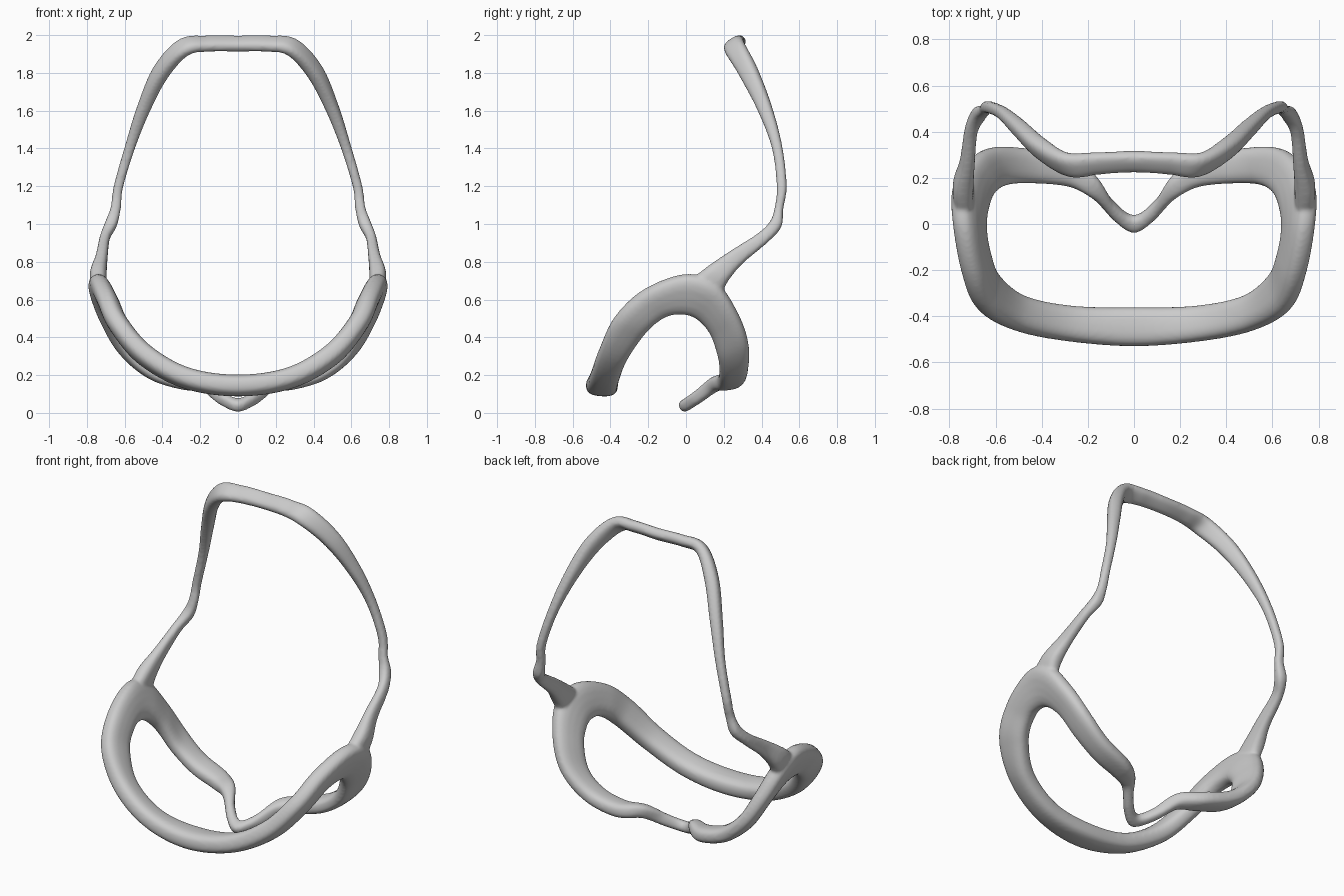
import bpy, bmesh, math
from mathutils import Vector

if "Cube" in bpy.data.objects:
    bpy.data.objects.remove(bpy.data.objects["Cube"])

# Each station: inner edge point, outer edge point, thickness (right half only)
RING = [
    ((0, -.36, .14), (0, -.53, .15), .115),
    ((.27, -.355, .17), (.28, -.508, .20), .11),
    ((.49, -.31, .285), (.50, -.462, .33), .11),
    ((.61, -.21, .43), (.65, -.38, .50), .11),
    ((.65, -.11, .51), (.715, -.23, .645), .11),
    ((.665, -.02, .525), (.755, -.01, .73), .11),
    ((.65, .06, .50), (.765, .16, .685), .11),
    ((.615, .13, .42), (.715, .27, .53), .10),
    ((.545, .17, .29), (.625, .33, .37), .09),
    ((.42, .175, .20), (.48, .33, .24), .09),
    ((.28, .16, .16), (.29, .30, .175), .09),
    ((.18, .11, .14), (.17, .215, .17), .08),
    ((.09, .02, .06), (.09, .10, .105), .07),
    ((0, -.035, .025), (0, .035, .06), .065),
]
STRAP = [
    ((0, .23, 1.925), (0, .31, 1.985), .065),
    ((.15, .22, 1.925), (.17, .305, 1.985), .065),
    ((.265, .21, 1.905), (.31, .305, 1.965), .07),
    ((.385, .285, 1.785), (.43, .375, 1.825), .08),
    ((.49, .38, 1.6), (.51, .455, 1.62), .07),
    ((.57, .455, 1.4), (.575, .51, 1.41), .055),
    ((.63, .48, 1.2), (.635, .533, 1.2), .05),
    ((.645, .47, 1.09), (.65, .515, 1.08), .055),
    ((.67, .445, 1.015), (.675, .505, .985), .065),
    ((.70, .38, .95), (.71, .435, .905), .055),
    ((.72, .23, .855), (.725, .30, .79), .065),
    ((.74, .10, .765), (.74, .225, .70), .09),
    ((.735, .0, .68), (.735, .19, .63), .08),
]


def flip(s):
    return tuple((-p[0], p[1], p[2]) for p in s[:2]) + (s[2],)


def resample(rows, closed, n=8):
    """Catmull-Rom interpolation of the station rows."""
    rows = [Vector((*a, *b, t)) for a, b, t in rows]
    c, out = len(rows), []
    for i in range(c if closed else c - 1):
        k = [(i + j) % c if closed else min(max(i + j, 0), c - 1) for j in (-1, 0, 1, 2)]
        p0, p1, p2, p3 = (rows[j] for j in k)
        for s in range(n):
            t = s / n
            out.append(.5 * (2 * p1 + (p2 - p0) * t + (2 * p0 - 5 * p1 + 4 * p2 - p3) * t * t
                             + (3 * p1 - p0 - 3 * p2 + p3) * t ** 3))
    if not closed:
        out.append(rows[-1])
    return [(Vector(r[0:3]), Vector(r[3:6]), r[6]) for r in out]


def sweep(bm, stations, closed, sides=20):
    """Rounded band section carried between two edge curves."""
    st = resample(stations, closed)
    n, rings = len(st), []
    mids = [(a + b) / 2 for a, b, t in st]
    for i, (a, b, th) in enumerate(st):
        if closed:
            tan = mids[(i + 1) % n] - mids[i - 1]
        else:
            tan = mids[min(i + 1, n - 1)] - mids[max(i - 1, 0)]
        w = (b - a) / 2
        nor = tan.cross(w).normalized() * th / 2
        ring = []
        for k in range(sides):
            u = 2 * math.pi * k / sides
            c, s = math.cos(u), math.sin(u)
            ring.append(bm.verts.new(mids[i] + w * math.copysign(abs(c) ** .75, c)
                                     + nor * math.copysign(abs(s) ** .75, s)))
        rings.append(ring)
    for i in range(n if closed else n - 1):
        r, q = rings[i], rings[(i + 1) % n]
        for k in range(sides):
            m = (k + 1) % sides
            bm.faces.new((r[k], r[m], q[m], q[k]))
    if not closed:
        bm.faces.new(rings[0])
        bm.faces.new(rings[-1][::-1])


bm = bmesh.new()
# lower face ring: right half, then mirrored back to the front centre
sweep(bm, RING + [flip(s) for s in RING[-2:0:-1]], True)
# upper head strap: left foot, over the top, right foot
sweep(bm, [flip(s) for s in STRAP[:0:-1]] + STRAP, False)
bmesh.ops.recalc_face_normals(bm, faces=bm.faces)
me = bpy.data.meshes.new("head_frame")
bm.to_mesh(me)
bm.free()
frame = bpy.data.objects.new("head_frame", me)
bpy.context.collection.objects.link(frame)

# fuse both bands and soften the joints
rm = frame.modifiers.new("fuse", 'REMESH')
rm.mode = 'VOXEL'
rm.voxel_size = .009
rm.use_smooth_shade = True
sm = frame.modifiers.new("soften", 'SMOOTH')
sm.factor = .5
sm.iterations = 8
